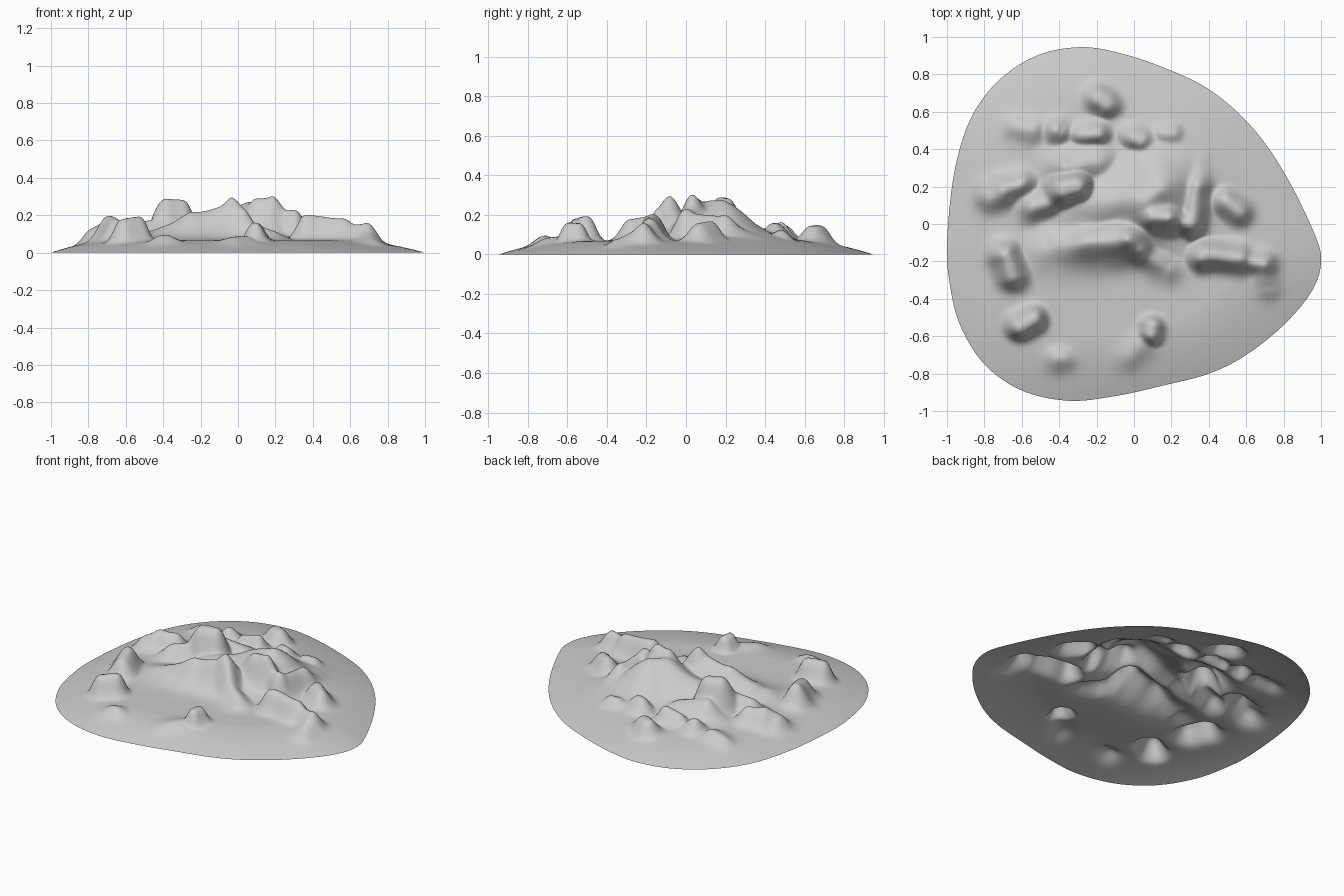
import bpy, bmesh, math
from mathutils import Vector, noise

# Shoreline control points (x, y)
SHORE = [(1, -.2), (.96, -.04), (.8, .28), (.62, .53), (.4, .72), (.15, .84), (-.1, .92), (-.3, .945),
         (-.52, .9), (-.72, .77), (-.87, .57), (-.96, .28), (-1, -.1), (-.985, -.32), (-.93, -.54),
         (-.8, -.75), (-.6, -.89), (-.35, -.945), (-.1, -.92), (.15, -.865), (.4, -.8), (.6, -.7),
         (.8, -.54), (.95, -.36)]

# Outlying hills as ridge lines: x1, y1, x2, y2, height1, height2, radius, steepness
HILLS = [
    (-.61, -.55, -.54, -.51, .19, .195, .068, 3.2),
    (-.69, -.17, -.65, -.27, .2, .18, .075, 2.4),
    (-.41, -.73, -.38, -.72, .11, .11, .06, 2),
    (.09, -.59, .1, -.55, .165, .16, .055, 3),
    (-.02, -.7, .03, -.66, .1, .1, .07, 2),
    (.37, -.17, .56, -.18, .205, .18, .07, 2.5),
    (.56, -.18, .7, -.22, .15, .16, .06, 2.2),
    (.69, -.22, .71, -.34, .15, .1, .06, 2),
    (.49, .12, .56, .07, .17, .16, .065, 2.3),
    (-.19, .67, -.15, .65, .155, .15, .072, 2.8),
    (-.63, .52, -.55, .5, .11, .115, .06, 2),
    (-.41, .5, -.39, .49, .15, .14, .06, 2),
    (-.28, .48, -.19, .48, .14, .165, .06, 2.2),
    (0, .46, .04, .44, .16, .16, .065, 2.1),
    (.15, .48, .21, .48, .125, .125, .055, 2),
]
# Central massif and its spurs
HILLS += [
    (-.77, .15, -.7, .17, .15, .17, .07, 2.1),
    (-.7, .19, -.6, .21, .17, .17, .065, 2),
    (-.54, .09, -.44, .12, .16, .18, .07, 2),
    (-.38, .18, -.31, .2, .29, .285, .09, 2.8),
    (-.36, .3, -.2, .33, .19, .15, .10, 1.8),
    (-.46, -.14, -.25, -.1, .12, .2, .11, 1.8),
    (-.25, -.1, -.03, -.08, .2, .27, .11, 1.8),
    (-.03, -.08, .02, -.13, .265, .23, .08, 2),
    (.02, -.14, .18, -.24, .18, .12, .075, 2),
    (.1, .04, .18, .03, .285, .295, .09, 2),
    (.2, .03, .3, 0, .24, .21, .065, 2.4),
    (.3, .01, .34, .2, .21, .19, .075, 2),
    (.34, .2, .36, .34, .17, .1, .07, 2),
    (-.25, .1, .05, .14, .16, .23, .16, 1.8),
    (.06, .12, .13, .18, .26, .275, .19, 1.7),
]


def shoreline(n):
    # Closed Catmull-Rom loop through the control points
    pts, m = [], len(SHORE)
    for i in range(n):
        u = i * m / n
        k, t = int(u), u % 1
        a, b, c, d = (Vector(SHORE[(k + j) % m]) for j in (-1, 0, 1, 2))
        pts.append(.5 * (2 * b + (c - a) * t + (2 * a - 5 * b + 4 * c - d) * t * t
                         + (3 * b - a - 3 * c + d) * t ** 3))
    return pts


def height(x, y, s):
    # Gentle beach, then a soft maximum of all hills
    e = min(1, (1 - s) / .36)
    base = .068 * (1 - (1 - e) ** 1.6)
    w = noise.noise_vector(Vector((x * 8, y * 8, 3))) * .012
    p, total = Vector((x + w.x, y + w.y)), 0
    for x1, y1, x2, y2, h1, h2, r, k in HILLS:
        a, d = Vector((x1, y1)), Vector((x2 - x1, y2 - y1))
        t = max(0, min(1, (p - a).dot(d) / d.length_squared))
        dist = (p - a - d * t).length
        if dist < 4 * r:
            total += ((h1 + (h2 - h1) * t - .07) * math.exp(-(dist / r) ** k)) ** 5
    return base + total ** .2


# Island: concentric rings shrinking from the shoreline
N, RINGS = 240, 100
CENTRE = Vector((-.1, 0))
shore = shoreline(N)
bm = bmesh.new()
middle = bm.verts.new((CENTRE.x, CENTRE.y, height(CENTRE.x, CENTRE.y, 0)))
previous = None
for j in range(1, RINGS + 1):
    s = j / RINGS
    ring = []
    for q in shore:
        p = CENTRE + (q - CENTRE) * s
        ring.append(bm.verts.new((p.x, p.y, height(p.x, p.y, s))))
    for i in range(N):
        k = (i + 1) % N
        if previous:
            bm.faces.new((previous[i], ring[i], ring[k], previous[k]))
        else:
            bm.faces.new((middle, ring[i], ring[k]))
    previous = ring
for f in bm.faces:
    f.smooth = True
mesh = bpy.data.meshes.new("island_terrain")
bm.to_mesh(mesh)
bm.free()
island = bpy.data.objects.new("island_terrain", mesh)
bpy.context.collection.objects.link(island)
